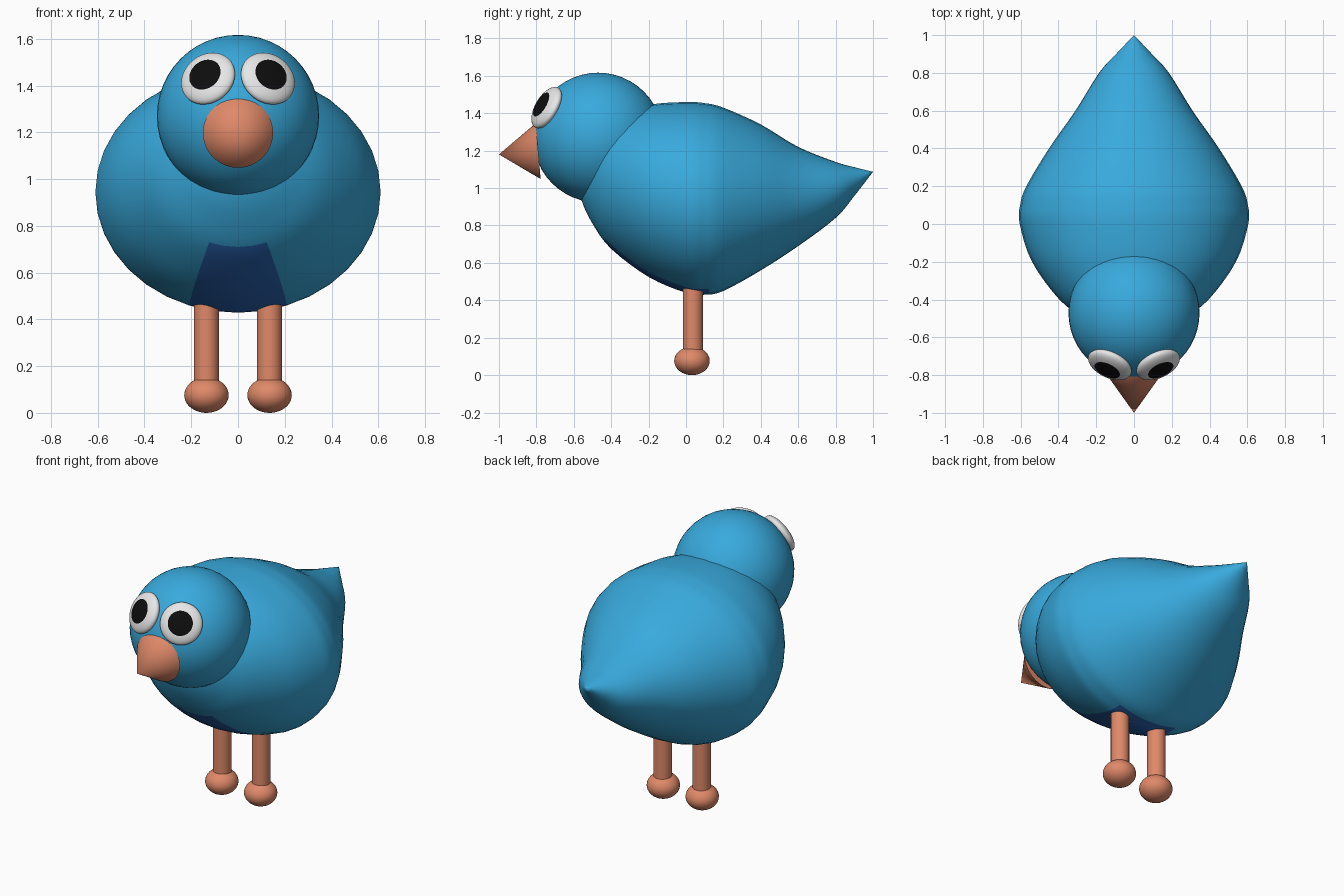
import bpy, bmesh, math
from mathutils import Vector, Matrix

if "Cube" in bpy.data.objects:
    bpy.data.objects.remove(bpy.data.objects["Cube"])


def material(name, rgb):
    m = bpy.data.materials.new(name)
    m.diffuse_color = (*rgb, 1)
    m.use_nodes = True
    m.node_tree.nodes["Principled BSDF"].inputs["Base Color"].default_value = m.diffuse_color
    return m


BLUE = material("sky_blue", (0.04, 0.40, 0.72))
BELLY = material("deep_blue", (0.023, 0.13, 0.46))
SALMON = material("salmon", (0.74, 0.25, 0.14))
WHITE = material("white", (0.80, 0.80, 0.80))
BLACK = material("black", (0.004, 0.004, 0.004))


def finish(name, bm, mats, angle=50):
    bmesh.ops.recalc_face_normals(bm, faces=bm.faces)
    me = bpy.data.meshes.new(name)
    bm.to_mesh(me)
    bm.free()
    for m in mats:
        me.materials.append(m)
    ob = bpy.data.objects.new(name, me)
    bpy.context.collection.objects.link(ob)
    bpy.ops.object.select_all(action='DESELECT')
    ob.select_set(True)
    bpy.context.view_layer.objects.active = ob
    bpy.ops.object.shade_smooth_by_angle(angle=math.radians(angle))
    return ob


def ellipsoid(name, center, radii, mats, axis=None, pole=None, u=40, v=20):
    """Sphere scaled by radii; faces within the pole angle use the second material."""
    bm = bmesh.new()
    bmesh.ops.create_uvsphere(bm, u_segments=u, v_segments=v, radius=1)
    if pole:
        for f in bm.faces:
            if f.calc_center_median().normalized().z > math.cos(pole):
                f.material_index = 1
    rot = Vector(axis).to_track_quat('Z', 'Y').to_matrix().to_4x4() if axis else Matrix()
    bm.transform(Matrix.Translation(center) @ rot @ Matrix.Diagonal((*radii, 1)))
    return finish(name, bm, mats)


def cone(name, start, end, r1, r2, mat):
    a, b = Vector(start), Vector(end)
    bm = bmesh.new()
    bmesh.ops.create_cone(bm, cap_ends=True, segments=36, radius1=r1, radius2=r2,
                          depth=(b - a).length)
    rot = (b - a).to_track_quat('Z', 'Y').to_matrix().to_4x4()
    bm.transform(Matrix.Translation((a + b) / 2) @ rot)
    return finish(name, bm, [mat])


# Body: elliptical sections along y as (y, centre z, half width, half height)
SECTIONS = [(-0.58, 1.08, 0, 0), (-0.56, 1.06, 0.13, 0.12), (-0.50, 1.05, 0.26, 0.24),
            (-0.40, 1.03, 0.395, 0.355), (-0.20, 0.985, 0.54, 0.46), (0.0, 0.95, 0.605, 0.51),
            (0.10, 0.942, 0.603, 0.512), (0.20, 0.94, 0.57, 0.49), (0.40, 0.95, 0.45, 0.39),
            (0.60, 0.955, 0.31, 0.265), (0.80, 0.99, 0.185, 0.15), (0.90, 1.035, 0.095, 0.077),
            (1.0, 1.087, 0, 0)]


def spline(points, steps):
    p = [Vector(q) for q in points]
    p = [2 * p[0] - p[1]] + p + [2 * p[-1] - p[-2]]
    out = []
    for i in range(1, len(p) - 2):
        a, b, c, d = p[i - 1:i + 3]
        for k in range(steps):
            t = k / steps
            out.append(0.5 * (2 * b + (c - a) * t + (2 * a - 5 * b + 4 * c - d) * t * t
                              + (3 * b - a - 3 * c + d) * t ** 3))
    return out + [p[-2]]


def make_body(n=36):
    bm = bmesh.new()
    rows = spline(SECTIONS, 4)
    rings = []
    for y, zc, rx, rz in rows[1:-1]:
        rings.append([bm.verts.new((rx * math.sin(a), y, zc - rz * math.cos(a)))
                      for a in (math.tau * j / n for j in range(n))])
    for r, s in zip(rings, rings[1:]):
        for j in range(n):
            k = (j + 1) % n
            f = bm.faces.new((r[j], r[k], s[k], s[j]))
            # belly patch: lowest columns of the front half
            if (j < 2 or j >= n - 2) and -0.44 < f.calc_center_median().y < 0.12:
                f.material_index = 1
    for ring, row in ((rings[0], rows[0]), (rings[-1], rows[-1])):
        tip = bm.verts.new((0, row[0], row[1]))
        for j in range(n):
            bm.faces.new((ring[j], ring[(j + 1) % n], tip))
    return finish("body", bm, [BLUE, BELLY])


make_body()

# Head and beak
HEAD = Vector((0, -0.47, 1.27))
ellipsoid("head", HEAD, (0.347, 0.347, 0.347), [BLUE], u=48, v=24)
cone("beak", (0, -0.79, 1.198), (0, -1.0, 1.18), 0.15, 0, SALMON)

# Eyes, legs and feet on both sides
for side, s in (("left", -1), ("right", 1)):
    eye = Vector((0.128 * s, -0.745, 1.43))
    ellipsoid(side + "_eye", eye, (0.123, 0.123, 0.045), [WHITE, BLACK],
              axis=eye - HEAD, pole=math.radians(36))
    cone(side + "_leg", (0.135 * s, 0.037, 0.08), (0.135 * s, 0.037, 0.52), 0.053, 0.053, SALMON)
    ellipsoid(side + "_foot", (0.135 * s, 0.032, 0.076), (0.095, 0.095, 0.076), [SALMON])
